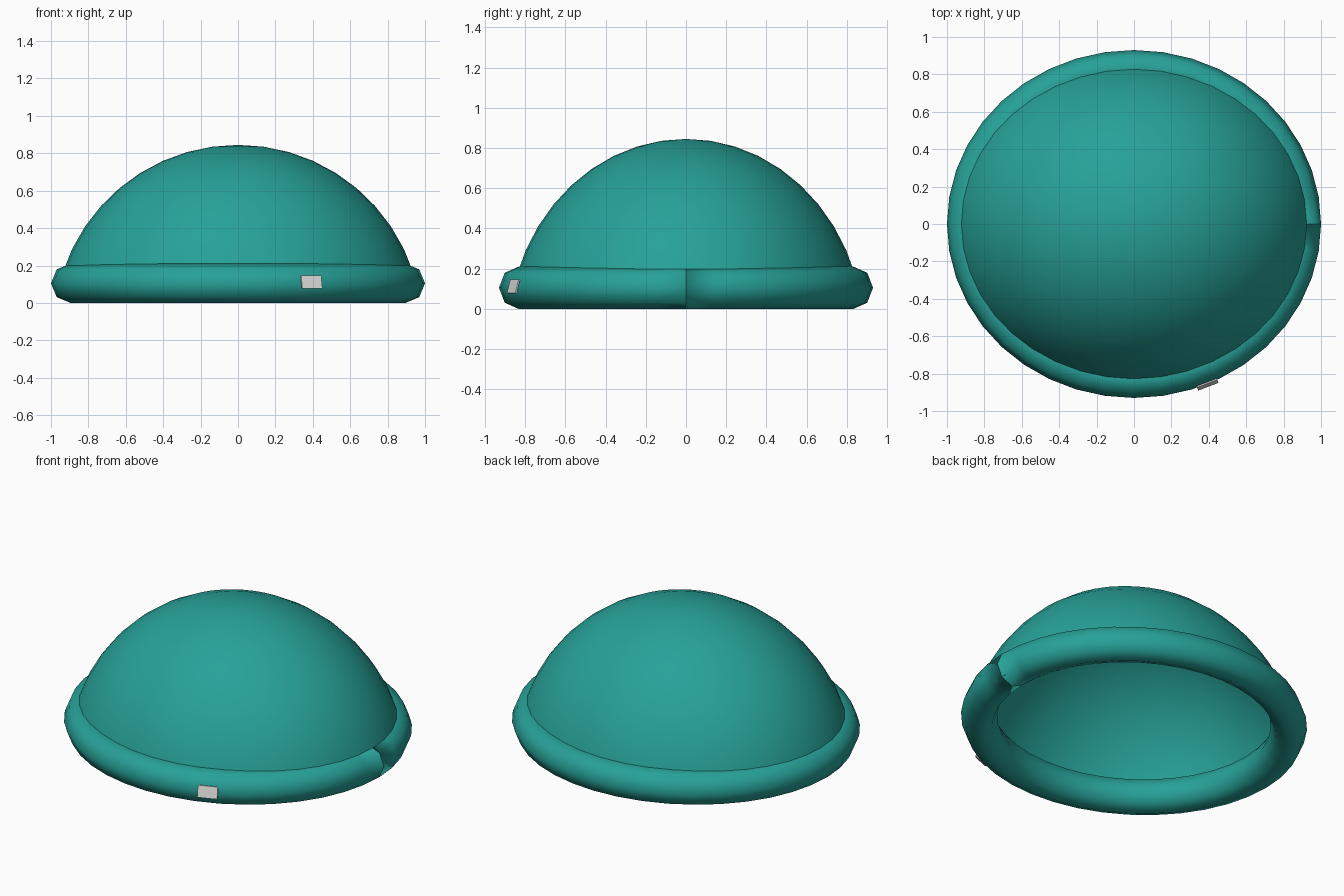
import bpy, bmesh, math
from mathutils import Matrix

if "Cube" in bpy.data.objects:
    bpy.data.objects.remove(bpy.data.objects["Cube"])

SEG = 40  # divisions around the hat


def material(name, rgb):
    m = bpy.data.materials.new(name)
    m.diffuse_color = (*rgb, 1)
    m.use_nodes = True
    m.node_tree.nodes["Principled BSDF"].inputs["Base Color"].default_value = m.diffuse_color
    return m


def finish(bm, name, mat, smooth=True):
    mesh = bpy.data.meshes.new(name)
    bm.to_mesh(mesh)
    bm.free()
    for p in mesh.polygons:
        p.use_smooth = smooth
    mesh.materials.append(mat)
    ob = bpy.data.objects.new(name, mesh)
    bpy.context.collection.objects.link(ob)
    return ob


def grid_faces(bm, rows):
    """Join neighbouring closed rows of vertices with quads."""
    for a, b in zip(rows, rows[1:]):
        for i in range(len(a)):
            j = (i + 1) % len(a)
            bm.faces.new((a[i], b[i], b[j], a[j]))


teal = material("teal_knit", (0.02, 0.36, 0.315))
pale = material("pale_grey_label", (0.72, 0.72, 0.71))

# crown: open cap of a sphere, flattened front to back, with cloth thickness
R, ZC, STEPS = 0.985, -0.14, 10
bm = bmesh.new()
rows = []
for k in range(1, STEPS + 1):
    t = math.radians(8 * k)
    rows.append([bm.verts.new((R * math.sin(t) * math.cos(a),
                               0.9 * R * math.sin(t) * math.sin(a),
                               ZC + R * math.cos(t)))
                 for a in (2 * math.pi * i / SEG for i in range(SEG))])
grid_faces(bm, rows)
top = bm.verts.new((0, 0, ZC + R))
for i in range(SEG):
    bm.faces.new((top, rows[0][i], rows[0][(i + 1) % SEG]))
bmesh.ops.recalc_face_normals(bm, faces=bm.faces)
if max(bm.faces, key=lambda f: f.calc_center_median().z).normal.z < 0:
    bmesh.ops.reverse_faces(bm, faces=bm.faces)
crown = finish(bm, "crown", teal)
cloth = crown.modifiers.new("cloth_thickness", 'SOLIDIFY')
cloth.thickness = 0.035
cloth.offset = -1

# rolled cuff: eight-sided tube whose two closed ends meet in a seam on the right
RING, TUBE = 0.895, 0.105
bm = bmesh.new()
rows = []
for i in range(SEG + 1):
    a = 2 * math.pi * i / SEG
    row = []
    for j in range(8):
        b = math.pi * j / 4
        r = RING + TUBE * math.cos(b)
        row.append(bm.verts.new((r * math.cos(a), 0.93 * r * math.sin(a),
                                 TUBE + TUBE * math.sin(b))))
    rows.append(row)
grid_faces(bm, rows)
bmesh.ops.recalc_face_normals(bm, faces=bm.faces)
# end faces turn the shading apart at the seam
for row, facing in ((rows[0], 1), (rows[-1], -1)):
    cap = bm.faces.new(row)
    cap.normal_update()
    if cap.normal.y * facing < 0:
        cap.normal_flip()
finish(bm, "rolled_cuff", teal)

# small blank label lying on the front of the cuff
bm = bmesh.new()
bmesh.ops.create_cube(bm, size=1, matrix=Matrix.Diagonal((0.115, 0.008, 0.07, 1)))
label = finish(bm, "label", pale, smooth=False)
label.location = (0.393, -0.858, 0.111)
label.rotation_euler = (math.radians(-15), 0, math.radians(21))
